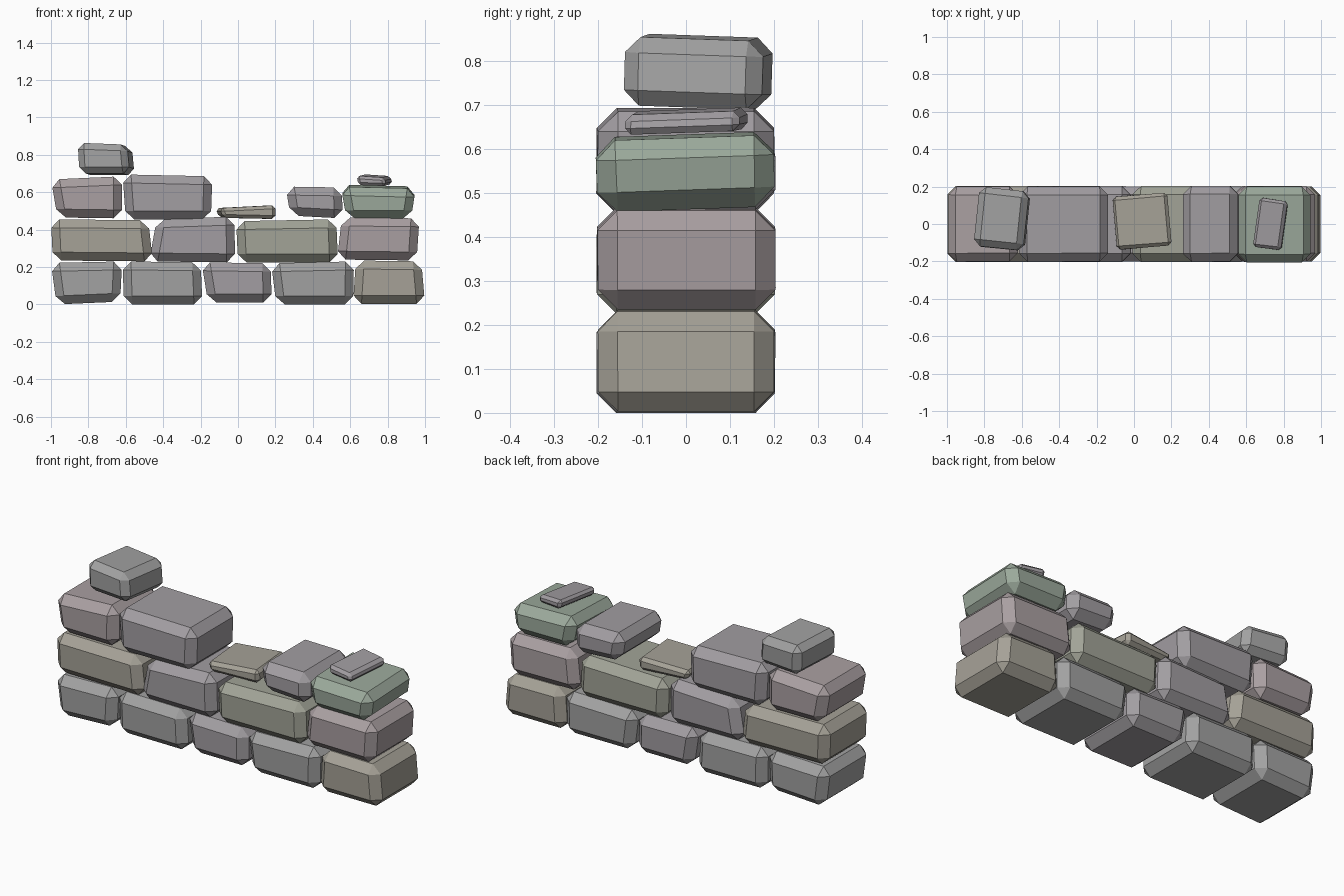
import bpy, bmesh, random
from math import radians
from mathutils import Matrix, Vector

if "Cube" in bpy.data.objects:
    bpy.data.objects.remove(bpy.data.objects["Cube"])

random.seed(4)


def colour(name, rgb):
    m = bpy.data.materials.new(name)
    m.diffuse_color = (*rgb, 1)
    m.use_nodes = True
    m.node_tree.nodes["Principled BSDF"].inputs["Base Color"].default_value = m.diffuse_color
    return m


MATS = {
    "grey": colour("grey_stone", (0.36, 0.36, 0.36)),
    "mauve": colour("mauve_stone", (0.36, 0.34, 0.36)),
    "pink": colour("pink_stone", (0.40, 0.35, 0.36)),
    "tan": colour("tan_stone", (0.38, 0.36, 0.31)),
    "olive": colour("olive_stone", (0.36, 0.37, 0.31)),
    "green": colour("green_stone", (0.33, 0.40, 0.33)),
}


def stone(name, mat, bottom, top, zb, zt, depth=0.41, y=0.0, yaw=0, pitch=0,
          bevel=0.045, jitter=0.006):
    """Chamfered block: (left, right) x of bottom and top, (left, right) heights."""
    bm = bmesh.new()
    cx, cz = sum(bottom + top) / 4, sum(zb + zt) / 4
    rot = Matrix.Rotation(radians(yaw), 3, 'Z') @ Matrix.Rotation(radians(pitch), 3, 'X')
    bmesh.ops.create_cube(bm, size=1)
    for v in bm.verts:
        side = int(v.co.x > 0)
        xs, zs = (top, zt) if v.co.z > 0 else (bottom, zb)
        p = Vector((xs[side] - cx, v.co.y * depth, zs[side] - cz))
        p.y -= random.uniform(0, jitter) * (1 if v.co.y > 0 else -1)
        v.co = rot @ p + Vector((cx, y, cz))
    bmesh.ops.bevel(bm, geom=bm.edges[:], offset=bevel, offset_type='OFFSET',
                    segments=1, affect='EDGES', profile=0.5)
    bmesh.ops.recalc_face_normals(bm, faces=bm.faces[:])
    me = bpy.data.meshes.new(name)
    bm.to_mesh(me)
    bm.free()
    me.materials.append(MATS[mat])
    ob = bpy.data.objects.new(name, me)
    bpy.context.collection.objects.link(ob)
    return ob


# Full-depth courses: colour, bottom x pair, top x pair, bottom z pair, top z pair
courses = {
    "bottom_course": [
        ("grey", (-0.97, -0.63), (-1.0, -0.62), (0.0, 0.015), (0.222, 0.23)),
        ("grey", (-0.61, -0.19), (-0.617, -0.2), (0.0, 0.0), (0.23, 0.225)),
        ("mauve", (-0.16, 0.18), (-0.195, 0.175), (0.01, 0.01), (0.225, 0.22)),
        ("grey", (0.205, 0.615), (0.177, 0.62), (0.0, 0.0), (0.22, 0.23)),
        ("tan", (0.615, 1.0), (0.63, 0.98), (0.003, 0.003), (0.235, 0.23)),
    ],
    "middle_course": [
        ("tan", (-0.99, -0.455), (-1.0, -0.48), (0.235, 0.23), (0.455, 0.45)),
        ("mauve", (-0.475, -0.015), (-0.435, -0.02), (0.23, 0.225), (0.455, 0.47)),
        ("olive", (0.0, 0.535), (-0.01, 0.525), (0.225, 0.225), (0.445, 0.455)),
        ("pink", (0.53, 0.955), (0.555, 0.97), (0.24, 0.235), (0.465, 0.46)),
    ],
    "upper_course": [
        ("pink", (-0.965, -0.62), (-1.0, -0.62), (0.465, 0.46), (0.668, 0.685)),
        ("mauve", (-0.6, -0.145), (-0.617, -0.137), (0.455, 0.455), (0.695, 0.685)),
        ("mauve", (0.28, 0.56), (0.255, 0.555), (0.475, 0.46), (0.63, 0.625)),
        ("green", (0.58, 0.925), (0.55, 0.95), (0.465, 0.463), (0.635, 0.625)),
    ],
}
for course, blocks in courses.items():
    for i, args in enumerate(blocks):
        green = args[0] == "green"
        stone(f"{course}_stone_{i + 1}", *args, pitch=2 if green else 0)

# Loose stones resting on top
stone("cap_stone", "grey", (-0.835, -0.565), (-0.845, -0.58), (0.695, 0.695),
      (0.86, 0.85), depth=0.32, y=0.027, yaw=-6, pitch=-2, bevel=0.035)
stone("flat_slab", "tan", (-0.09, 0.19), (-0.11, 0.19), (0.463, 0.457),
      (0.515, 0.53), depth=0.29, y=0.015, yaw=5, bevel=0.018)
stone("small_slab", "mauve", (0.66, 0.81), (0.65, 0.8), (0.642, 0.637),
      (0.692, 0.682), depth=0.27, y=0.0, yaw=-8, pitch=2, bevel=0.015)
